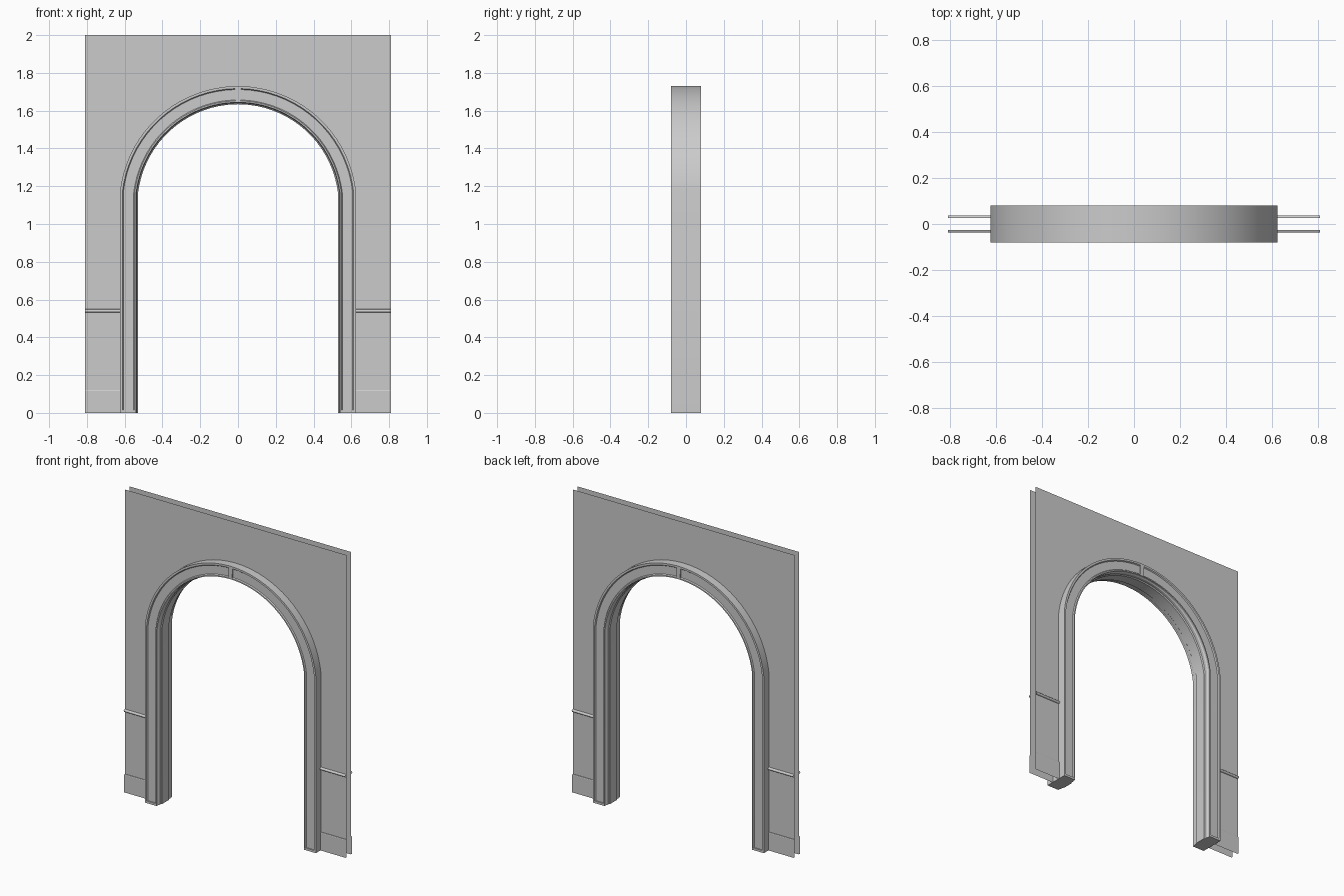
import bpy, bmesh, math

if "Cube" in bpy.data.objects:
    bpy.data.objects.remove(bpy.data.objects["Cube"])

HALF_W, SPRING, CROWN = 0.625, 1.17, 1.73
RISE = CROWN - SPRING
RADIUS = (HALF_W ** 2 + RISE ** 2) / (2 * RISE)
CENTRE = CROWN - RADIUS
START = math.asin((SPRING - CENTRE) / RADIUS)
WALL_X, WALL_Y = 0.81, 0.026
GAP = 0.024  # half angle of the crown bar


def make(name, verts, faces, facing=None, smooth=True):
    bm = bmesh.new()
    vs = [bm.verts.new(v) for v in verts]
    for f in faces:
        bm.faces.new([vs[i] for i in f])
    bmesh.ops.remove_doubles(bm, verts=bm.verts[:], dist=1e-5)
    if facing is None:
        bmesh.ops.recalc_face_normals(bm, faces=bm.faces[:])
    else:
        bm.normal_update()
        if sum(f.normal.y * f.calc_area() for f in bm.faces) * facing < 0:
            bmesh.ops.reverse_faces(bm, faces=bm.faces[:])
    me = bpy.data.meshes.new(name)
    bm.to_mesh(me)
    bm.free()
    ob = bpy.data.objects.new(name, me)
    bpy.context.collection.objects.link(ob)
    if smooth:
        bpy.ops.object.select_all(action='DESELECT')
        ob.select_set(True)
        bpy.context.view_layer.objects.active = ob
        bpy.ops.object.shade_smooth_by_angle(angle=math.radians(20))
    return ob


def station(angle, groove):
    n = angle if angle > START + 1e-6 else START / 2
    return (RADIUS * math.cos(angle), CENTRE + RADIUS * math.sin(angle),
            math.cos(n), math.sin(n), groove)


# Path up the right side; repeated stations make the ends of the sunk panels
STEPS = 18
top = math.pi / 2 - GAP
right = [(HALF_W, 0, 1, 0, 0), (HALF_W, 0.015, 1, 0, 0), (HALF_W, 0.015, 1, 0, 1)]
right += [station(START + (top - START) * i / STEPS, 1) for i in range(STEPS + 1)]
right += [station(top, 0)]
left = [(-x, z, -nx, nz, g) for x, z, nx, nz, g in reversed(right)]
path = right + [(0, CROWN, 0, 1, 0)] + left

# Half cross-section: (inward offset, depth y, panel sink)
half = [(0, .08, 0), (.013, .08, 0), (.018, .08, .007), (.073, .08, .007),
        (.078, .08, 0), (.086, .08, 0), (.086, .066, 0), (.090, .060, 0),
        (.090, .042, 0), (.096, .036, 0)]
section = [(w, -y, -s) for w, y, s in half] + [(w, y, s) for w, y, s in reversed(half)]

# Arch casing with sunk panels and stepped soffit
verts, faces, n = [], [], len(section)
for x, z, nx, nz, g in path:
    for w, y, s in section:
        verts.append((x - nx * w, y - s * g, z - nz * w))
for i in range(len(path) - 1):
    for j in range(n):
        k = (j + 1) % n
        faces.append((i * n + j, i * n + k, (i + 1) * n + k, (i + 1) * n + j))
faces += [tuple(range(n)), tuple(range(len(verts) - n, len(verts)))]
make("arch_casing", verts, faces)

# Chair rail and skirting profiles: (distance from wall, z)
rail = [(0.011 * math.sin(math.pi * i / 8), 0.54 - 0.009 * math.cos(math.pi * i / 8))
        for i in range(9)]
skirting = [(0.006, 0), (0.006, 0.116), (0.004, 0.12), (0, 0.12)]

for side, sy in (("front", -1), ("back", 1)):
    # Thin wall sheet around the opening
    opening = [(x - nx * .01, sy * WALL_Y, z - nz * .01) for x, z, nx, nz, g in path
               if z == 0 or g or x == 0]
    opening = [p for i, p in enumerate(opening) if i == 0 or p != opening[i - 1]]
    corners = [(-WALL_X, sy * WALL_Y, 0), (-WALL_X, sy * WALL_Y, 2),
               (WALL_X, sy * WALL_Y, 2), (WALL_X, sy * WALL_Y, 0)]
    outline = opening + corners
    make(side + "_wall", outline, [tuple(range(len(outline)))], sy, False)

    # Trim strips either side of the opening
    for sx, hand in ((-1, "left"), (1, "right")):
        for name, prof in (("chair_rail", rail), ("skirting", skirting)):
            m = len(prof)
            strip = [(sx * x, sy * (WALL_Y + d), z)
                     for x in (HALF_W - 0.01, WALL_X) for d, z in prof]
            quads = [(i, i + 1, m + i + 1, m + i) for i in range(m - 1)]
            make(f"{side}_{hand}_{name}", strip, quads, sy)
